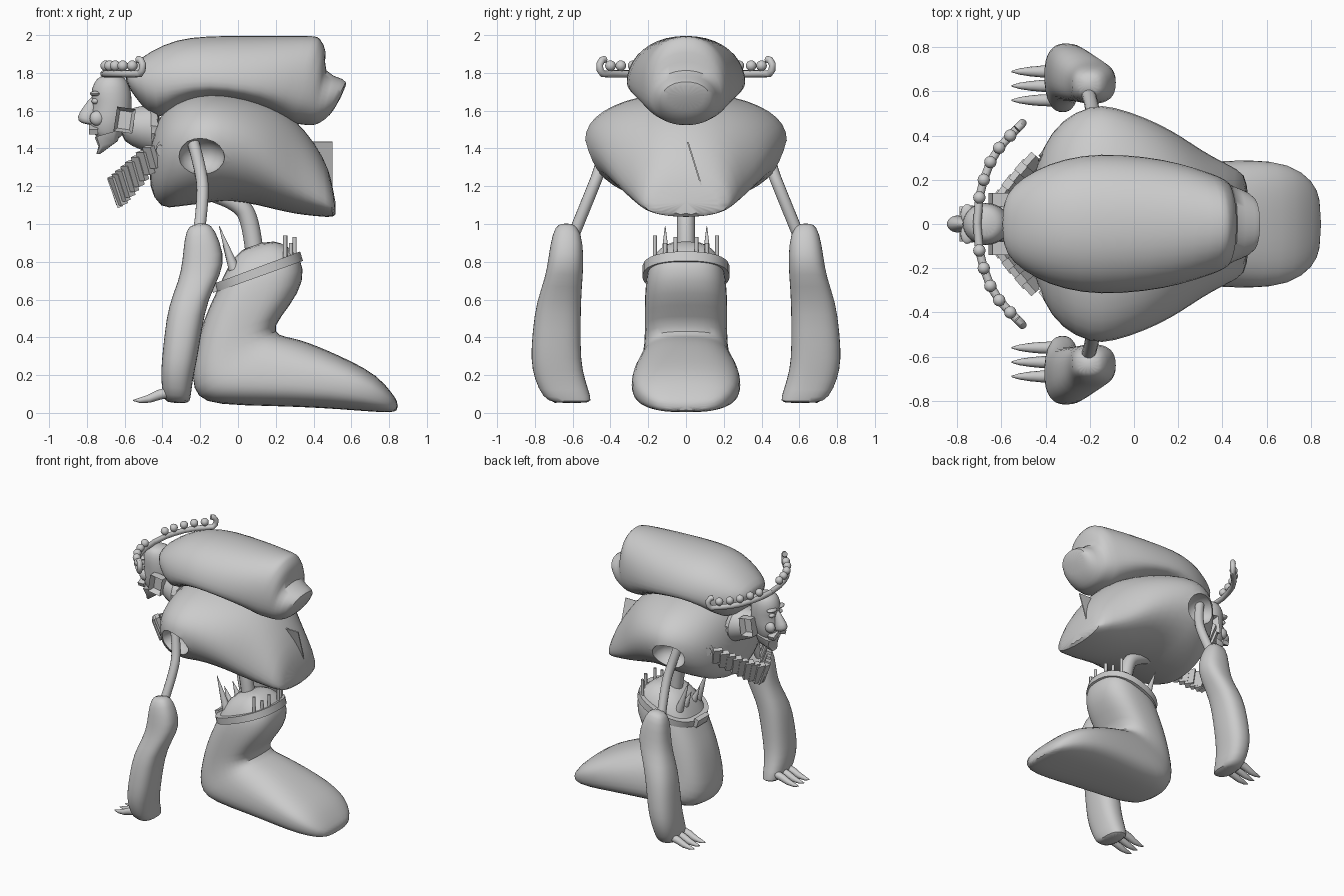
import bpy, bmesh, math
from mathutils import Vector, Matrix

if "Cube" in bpy.data.objects:
    bpy.data.objects.remove(bpy.data.objects["Cube"])

grey = bpy.data.materials.new("plain grey")
grey.use_nodes = True
tone = (0.6, 0.6, 0.6, 1)
grey.diffuse_color = tone
grey.node_tree.nodes["Principled BSDF"].inputs["Base Color"].default_value = tone
parts = []


def activate(ob):
    bpy.ops.object.select_all(action='DESELECT')
    ob.select_set(True)
    bpy.context.view_layer.objects.active = ob


def finish(name, bm):
    bmesh.ops.recalc_face_normals(bm, faces=bm.faces)
    me = bpy.data.meshes.new(name)
    bm.to_mesh(me)
    bm.free()
    ob = bpy.data.objects.new(name, me)
    bpy.context.collection.objects.link(ob)
    me.materials.append(grey)
    parts.append(ob)
    return ob


def loft(name, secs, p=1.0, n=20, sub=1, side=1):
    """Skin rings; each is (ax, az, bx, bz, half width, y centre, widest fraction)."""
    bm = bmesh.new()
    rings = []
    soft = lambda v: math.copysign(abs(v) ** p, v)
    for sec in secs:
        ax, az, bx, bz, hw, yc, mid = (tuple(sec) + (0, 0.5)[len(sec) - 5:])
        ring = []
        for i in range(n):
            t = math.tau * (i + 0.5) / n
            s = soft(math.sin(t))
            k = mid - (mid if s > 0 else 1 - mid) * s
            ring.append(bm.verts.new((ax + (bx - ax) * k, side * yc + hw * soft(math.cos(t)),
                                      az + (bz - az) * k)))
        rings.append(ring)
    for r, q in zip(rings, rings[1:]):
        for i in range(n):
            bm.faces.new((r[i], r[(i + 1) % n], q[(i + 1) % n], q[i]))
    bm.faces.new(rings[0])
    bm.faces.new(rings[-1])
    ob = finish(name, bm)
    if sub:
        mod = ob.modifiers.new("smooth", 'SUBSURF')
        mod.levels = mod.render_levels = sub
        activate(ob)
        bpy.ops.object.modifier_apply(modifier=mod.name)
    return ob


def tube(name, pts, r, taper=1.0, kind='POLY'):
    cu = bpy.data.curves.new(name, 'CURVE')
    cu.dimensions = '3D'
    cu.bevel_depth, cu.bevel_resolution, cu.use_fill_caps = r, 4, True
    sp = cu.splines.new(kind)
    sp.points.add(len(pts) - 1)
    for i, co in enumerate(pts):
        sp.points[i].co = (*co, 1)
        sp.points[i].radius = 1 + (taper - 1) * (i / (len(pts) - 1)) ** 2
    if kind == 'NURBS':
        sp.use_endpoint_u, sp.order_u = True, 3
    ob = bpy.data.objects.new(name, cu)
    bpy.context.collection.objects.link(ob)
    cu.materials.append(grey)
    activate(ob)
    bpy.ops.object.convert(target='MESH')
    parts.append(bpy.context.object)


def ball(name, loc, scale):
    bm = bmesh.new()
    mat = Matrix.Translation(loc) @ Matrix.Diagonal((*scale, 1))
    bmesh.ops.create_uvsphere(bm, u_segments=16, v_segments=10, radius=1, matrix=mat)
    return finish(name, bm)


def box(name, loc, size, rot=Matrix(), inset_side=0):
    bm = bmesh.new()
    mat = Matrix.Translation(loc) @ rot @ Matrix.Diagonal((*size, 1))
    bmesh.ops.create_cube(bm, size=1, matrix=mat)
    if inset_side:
        bm.normal_update()
        face = max(bm.faces, key=lambda f: f.normal.y * inset_side)
        bmesh.ops.inset_region(bm, faces=[face], thickness=0.025)
        for v in face.verts:
            v.co.y -= inset_side * 0.04
    return finish(name, bm)


# Rounded pack over the back, widest low down, with a dent above its rear lip
loft("back_hump", [
    (-.605, 1.79, -.58, 1.72, .10), (-.57, 1.84, -.52, 1.64, .18), (-.46, 1.92, -.43, 1.53, .25),
    (-.33, 1.98, -.31, 1.63, .30, 0, .7), (-.17, 2.0, -.15, 1.68, .325, 0, .8),
    (.1, 2.0, .03, 1.65, .31, 0, .8), (.28, 2.0, .17, 1.59, .28, 0, .7),
    (.42, 2.0, .28, 1.53, .235, 0, .65), (.43, 1.99, .30, 1.53, .23, 0, .65),
    (.48, 1.92, .37, 1.52, .20, 0, .6), (.44, 1.80, .41, 1.52, .18),
    (.57, 1.77, .46, 1.55, .15), (.58, 1.74, .51, 1.6, .11)], p=.92)

# Torso with wide shoulders
torso = loft("torso", [
    (-.46, 1.46, -.48, 1.2, .16), (-.42, 1.57, -.41, 1.07, .36, 0, .4),
    (-.33, 1.66, -.32, 1.09, .48, 0, .42), (-.2, 1.70, -.2, 1.10, .55, 0, .42),
    (-.09, 1.70, -.1, 1.12, .54, 0, .43), (.05, 1.68, .05, 1.11, .49, 0, .47),
    (.17, 1.64, .17, 1.08, .43, 0, .53), (.26, 1.59, .26, 1.06, .37, 0, .62),
    (.35, 1.51, .35, 1.045, .31, 0, .7), (.46, 1.35, .48, 1.035, .25, 0, .75),
    (.50, 1.22, .53, 1.035, .21, 0, .7)], p=.95)
for s in (-1, 1):
    cutter = ball("socket_cutter", (-.195, s * .50, 1.355), (.125, .13, .1))
    parts.remove(cutter)
    cutter.hide_render = True
    mod = torso.modifiers.new("socket", 'BOOLEAN')
    mod.operation, mod.object = 'DIFFERENCE', cutter
    activate(torso)
    bpy.ops.object.modifier_apply(modifier=mod.name)
    bpy.data.objects.remove(cutter)
box("rear_flap", (.43, .045, 1.32), (.14, .008, .24), Matrix.Rotation(.3, 4, 'X'))

# Spine and single kneeling leg
tube("spine", [(-.12, 0, 1.16), (0, 0, 1.12), (.07, 0, 1.02), (.09, 0, .82)], .048, 1, 'NURBS')
loft("kneeling_leg", [
    (.02, .88, .19, .92, .1), (-.06, .77, .27, .88, .17), (-.10, .67, .34, .82, .21),
    (-.16, .55, .355, .70, .22), (-.20, .44, .28, .57, .22), (-.225, .32, .18, .45, .22),
    (-.25, .18, .22, .41, .23), (-.22, .08, .28, .40, .25), (-.12, .04, .36, .38, .265),
    (.2, .035, .48, .33, .285), (.45, .025, .6, .275, .295), (.65, .01, .74, .2, .28),
    (.80, 0, .82, .10, .2), (.85, .01, .845, .06, .11)], p=.72)
loft("leg_strap", [(-.115, .64, .345, .805, .23), (-.125, .685, .33, .855, .23)], p=.85, n=32, sub=0)
box("strap_buckle", (-.125, 0, .67), (.035, .13, .06), Matrix.Rotation(-.35, 4, 'Y'))
for s in (-1, 1):
    for x, y, top in ((.30, .055, .93), (.25, .165, .94), (.28, .11, .90)):
        tube("strap_peg", [(x, s * y, .79), (x, s * y, top)], .011)
    for y, x, top in ((.11, -.1, .99), (.05, -.08, .89)):
        tube("strap_spike", [(-.02, s * y, .76), (x, s * y, top)], .03, .05)

# Arms, hands and claws
for s in (-1, 1):
    side = "left" if s > 0 else "right"
    tube(side + "_upper_arm", [(-.24, s * .42, 1.44), (-.20, s * .45, 1.3), (-.18, s * .51, 1.15),
                               (-.21, s * .6, .93)], .032, 1, 'NURBS')
    loft(side + "_forearm", [
        (-.26, 1.0, -.16, 1.01, .04, .635), (-.285, .93, -.12, .97, .08, .63),
        (-.295, .8, -.07, .84, .095, .635), (-.315, .70, -.085, .74, .10, .645),
        (-.37, .57, -.16, .60, .12, .675), (-.39, .42, -.19, .44, .13, .685),
        (-.405, .28, -.215, .28, .135, .69), (-.41, .19, -.24, .17, .135, .67),
        (-.40, .09, -.25, .07, .13, .63), (-.38, .05, -.26, .05, .1, .60)], p=.8, n=16, side=s)
    for y in (.56, .625, .69):
        tube(side + "_claw", [(-.36, s * y, .11), (-.42, s * y, .095), (-.47, s * y, .075),
                              (-.52, s * y, .066), (-.555, s * y, .066)], .028, .1)

# Neck and head
loft("neck", [(-.40, 1.66, -.40, 1.33, .2), (-.52, 1.62, -.5, 1.39, .12),
              (-.66, 1.6, -.62, 1.43, .085)])
loft("head", [
    (-.73, 1.79, -.62, 1.79, .06), (-.765, 1.75, -.58, 1.76, .09), (-.785, 1.69, -.56, 1.69, .1),
    (-.765, 1.62, -.56, 1.61, .095), (-.79, 1.55, -.57, 1.53, .09), (-.78, 1.49, -.6, 1.48, .07),
    (-.73, 1.44, -.64, 1.44, .05)], n=16)
loft("nose", [(-.77, 1.69, -.73, 1.67, .015), (-.82, 1.62, -.74, 1.6, .03),
              (-.86, 1.565, -.75, 1.54, .045), (-.835, 1.53, -.75, 1.52, .03)], n=12)
loft("beard", [(-.76, 1.46, -.62, 1.50, .085), (-.74, 1.41, -.635, 1.44, .07),
               (-.75, 1.37, -.73, 1.37, .03)], p=.5, n=12, sub=0)
for s in (-1, 1):
    ball("cheek", (-.745, s * .055, 1.56), (.04, .03, .04))
    ball("brow", (-.755, s * .045, 1.69), (.03, .045, .014))
    ball("eye", (-.755, s * .045, 1.65), (.02, .025, .016))
    box("moustache", (-.765, s * .04, 1.5), (.05, .07, .03), Matrix.Rotation(-.4 * s, 4, 'X'))
    box("ear_frame", (-.6, s * .11, 1.55), (.1, .06, .13), Matrix.Rotation(.15, 4, 'Y'), s)

# Beaded headdress with hooked ends
for s in (-1, 1):
    arc = [(-.71, 0), (-.70, .12), (-.68, .2), (-.65, .28), (-.61, .345), (-.56, .40), (-.52, .44)]
    tube("headdress_bar", [(x, s * y, 1.795) for x, y in arc]
         + [(-.507, s * .455, 1.815), (-.505, s * .457, 1.845), (-.515, s * .445, 1.868),
            (-.53, s * .43, 1.872)], .019)
    for x, y in arc[1:-1]:
        tube("bead_stem", [(x, s * y, 1.79), (x, s * y, 1.84)], .012)
        ball("bead", (x, s * y, 1.838), (.028,) * 3)

# Ribbed collar hanging below the chin, narrowing towards its ends
ribs = 17
for i in range(ribs):
    t = 2 * i / (ribs - 1) - 1
    drop = 1 - abs(t) ** 1.3
    pos = Vector((-.46 - .19 * drop, .28 * t, 1.355 - .19 * drop))
    turn = -math.copysign(math.atan(.9 * abs(t) ** .3), t)
    rot = Matrix.Rotation(turn, 4, 'Z') @ Matrix.Rotation(-.35, 4, 'Y')
    box("collar_rib", pos, (.03 + .01 * (i % 2), .064, .12 + .04 * drop), rot)

# Round chest buttons
for s in (-1, 1):
    axis = Vector((-.8, s * .6, 0))
    start = Vector((-.37, s * .30, 1.39))
    tube("chest_button", [start, start + axis * .045], .05)
    tube("button_boss", [start, start + axis * .055], .03)

# Smooth shading with sharp edges kept
bpy.ops.object.select_all(action='DESELECT')
for ob in parts:
    ob.select_set(True)
bpy.context.view_layer.objects.active = torso
bpy.ops.object.shade_smooth_by_angle(angle=math.radians(40))
